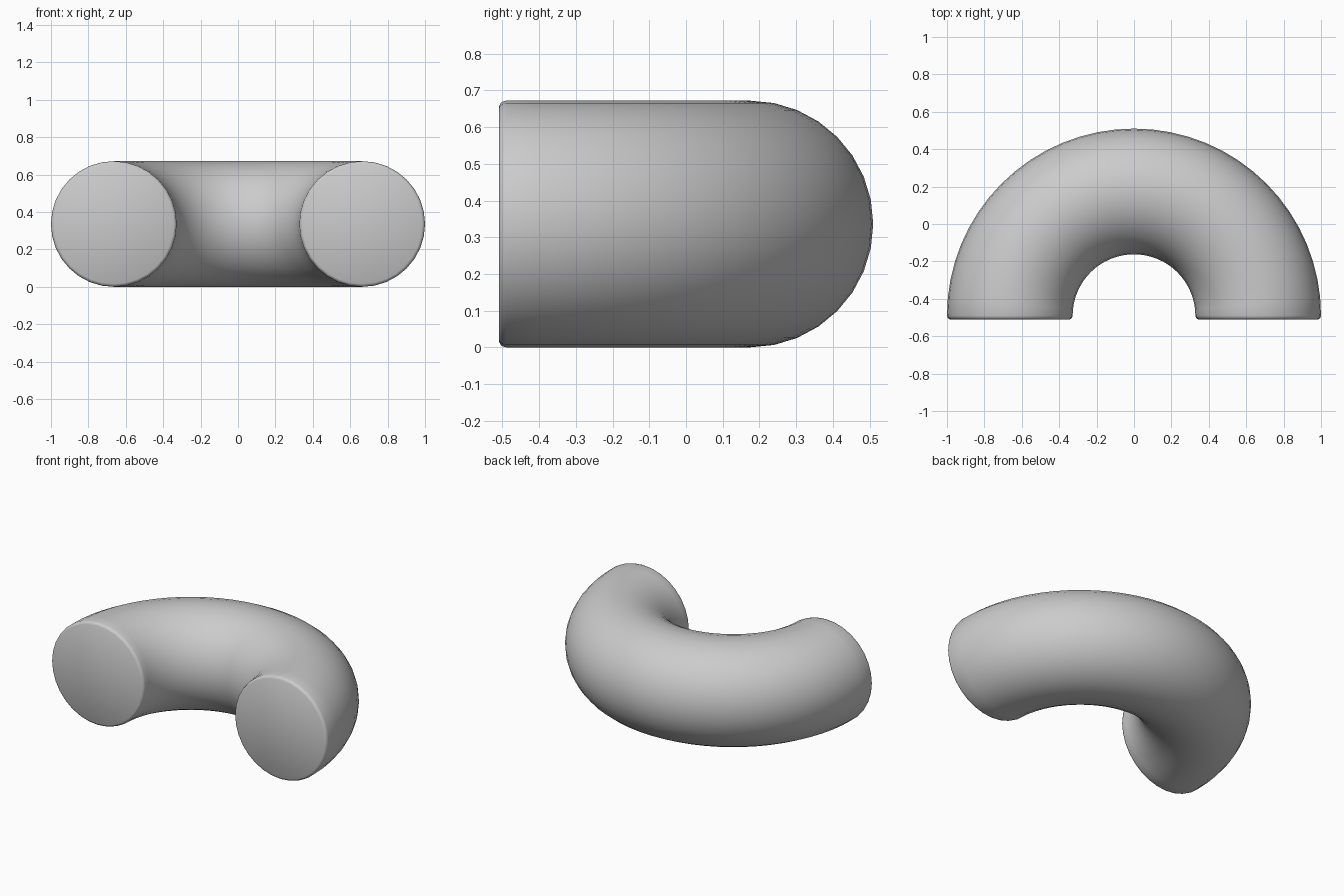
import bpy, bmesh
from math import sin, cos, pi

if "Cube" in bpy.data.objects:
    bpy.data.objects.remove(bpy.data.objects["Cube"])

R, r = 0.664, 0.336      # bend radius, tube radius
CY = -0.49               # y of the bend centre
ARC, SIDES = 32, 32

bm = bmesh.new()


def ring(angle, radius, ahead=0.0):
    """One circular section at a bend angle, moved forward (-y) by ahead."""
    verts = []
    for i in range(SIDES):
        t = 2 * pi * i / SIDES
        d = R + radius * cos(t)
        verts.append(bm.verts.new((d * cos(angle), CY + d * sin(angle) - ahead,
                                   r + radius * sin(t))))
    return verts


# Rounded rim at each end, half-circle sweep between
rim = [(r - 0.016, 0.02), (r - 0.004, 0.013)]
rings = [ring(0, a, b) for a, b in rim]
rings += [ring(pi * k / ARC, r) for k in range(ARC + 1)]
rings += [ring(pi, a, b) for a, b in reversed(rim)]

for a, b in zip(rings, rings[1:]):
    for i in range(SIDES):
        j = (i + 1) % SIDES
        bm.faces.new((a[i], a[j], b[j], b[i]))

# Flat end caps
bm.faces.new(rings[0])
bm.faces.new(rings[-1])
bmesh.ops.recalc_face_normals(bm, faces=bm.faces)
for f in bm.faces:
    f.smooth = True

mesh = bpy.data.meshes.new("curved_tube")
bm.to_mesh(mesh)
bm.free()
obj = bpy.data.objects.new("curved_tube", mesh)
bpy.context.collection.objects.link(obj)
